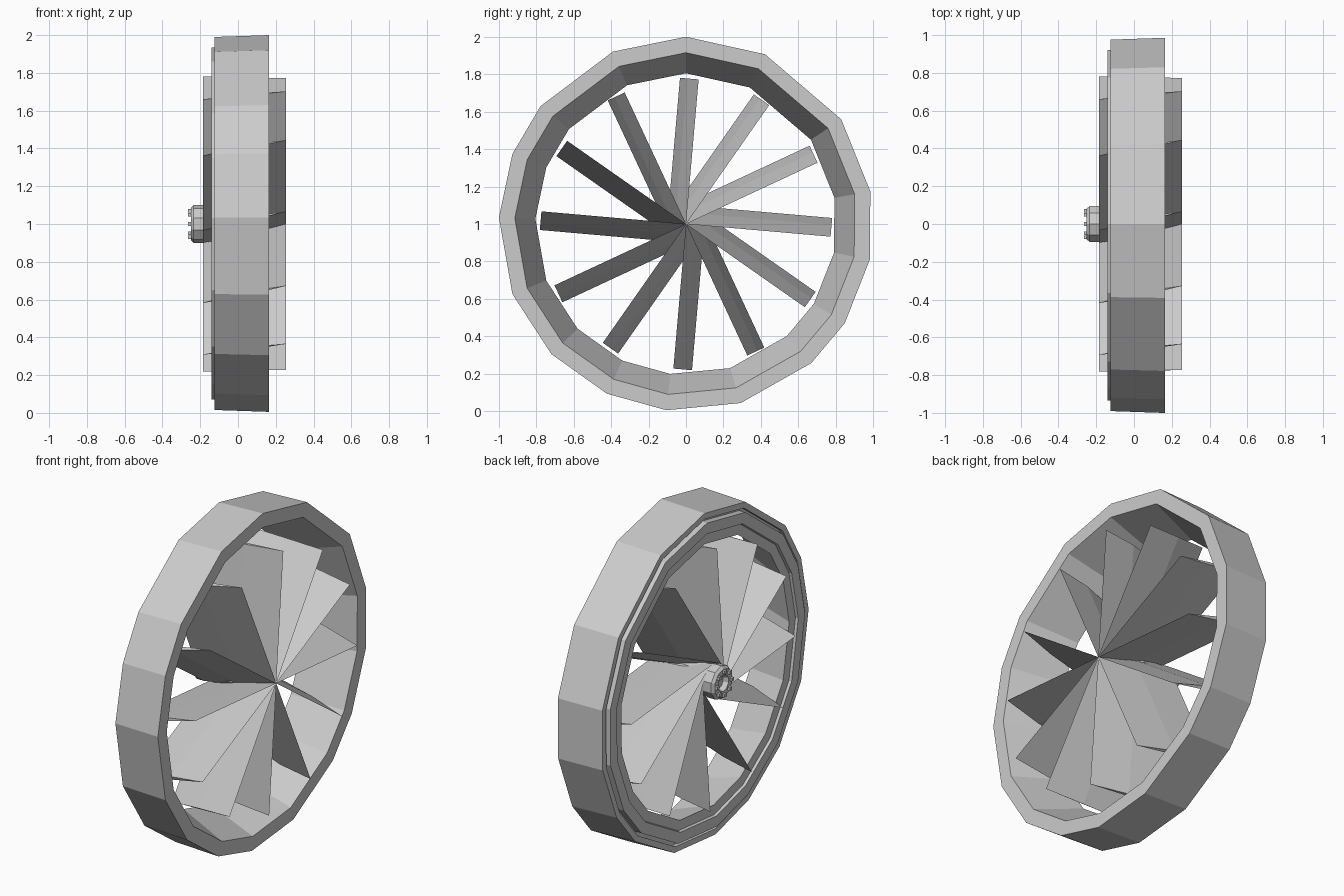
import bpy, bmesh, math
from mathutils import Vector

if "Cube" in bpy.data.objects:
    bpy.data.objects.remove(bpy.data.objects["Cube"])


def polar(x, r, deg, side=0.0):
    """Point around the x axis; angle runs clockwise from the top seen from +x."""
    a = math.radians(deg)
    return Vector((x, r * math.sin(a) + side * math.cos(a),
                   1 + r * math.cos(a) - side * math.sin(a)))


def finish(name, bm):
    bmesh.ops.remove_doubles(bm, verts=bm.verts, dist=1e-5)
    bmesh.ops.recalc_face_normals(bm, faces=bm.faces)
    mesh = bpy.data.meshes.new(name)
    bm.to_mesh(mesh)
    bm.free()
    obj = bpy.data.objects.new(name, mesh)
    bpy.context.collection.objects.link(obj)
    return obj


def revolve(name, profile, angles, closed=True):
    """Spin an (x, radius) profile around the x axis through uneven steps."""
    bm = bmesh.new()
    rings = [[bm.verts.new(polar(x, r, a)) for a in angles] for x, r in profile]
    pairs = list(zip(rings, rings[1:]))
    if closed:
        pairs.append((rings[-1], rings[0]))
    n = len(angles)
    for p, q in pairs:
        for i in range(n):
            j = (i + 1) % n
            bm.faces.new((p[i], p[j], q[j], q[i]))
    if not closed:
        bm.faces.new(rings[0])
        bm.faces.new(rings[-1])
    return finish(name, bm)


# Low-poly outer rim: tapered inside, stepped and grooved at the back
rim_angles = [0, 25, 56, 80, 101, 122, 138, 163, 186, 205, 226, 248, 272, 292, 309, 337]
rim_profile = [(0.165, 1.0), (0.165, 0.915), (-0.125, 0.805), (-0.125, 0.865),
               (-0.14, 0.87), (-0.14, 0.935), (-0.10, 0.935), (-0.10, 0.955),
               (-0.125, 0.955), (-0.125, 0.99)]
revolve("outer_rim", rim_profile, rim_angles)

# Hub: recessed back, tapered nose between the blades
hub_angles = [i * 36 for i in range(10)]
hub_profile = [(-0.22, 0.04), (-0.25, 0.05), (-0.25, 0.085), (-0.235, 0.1),
               (-0.19, 0.1), (-0.15, 0.092), (0.0, 0.088), (0.10, 0.05), (0.13, 0.01)]
revolve("hub", hub_profile, hub_angles, closed=False)

# Small studs around the back of the hub
for i in range(8):
    bm = bmesh.new()
    bmesh.ops.create_cube(bm, size=1)
    centre = polar(-0.255, 0.07, i * 45)
    for v in bm.verts:
        v.co = centre + v.co * 0.02
    finish("hub_stud_%02d" % (i + 1), bm)

# Twelve pitched, slightly cambered blades (axial, sideways section)
section = [(0.255, 0.0), (0.03, -0.035), (-0.185, -0.1), (0.03, -0.06)]
for i in range(12):
    bm = bmesh.new()
    angle = i * 30 + 5
    root = [bm.verts.new(polar(x, 0.0, angle, s)) for x, s in section]
    tip = [bm.verts.new(polar(x, 0.775, angle, s)) for x, s in section]
    for k in range(4):
        m = (k + 1) % 4
        bm.faces.new((root[k], root[m], tip[m], tip[k]))
    bm.faces.new(root)
    bm.faces.new(tip)
    finish("blade_%02d" % (i + 1), bm)
